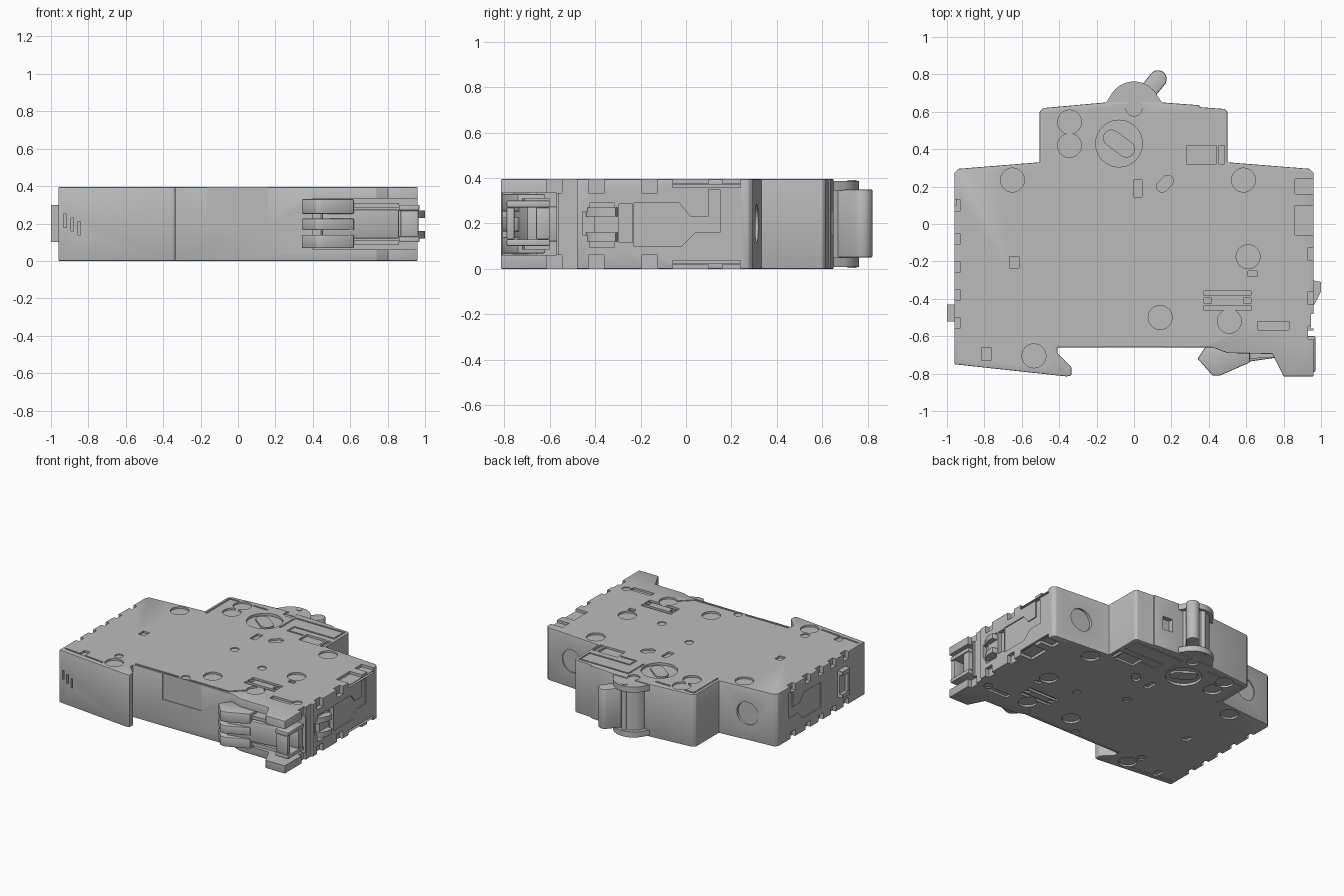
import bpy, bmesh, math
from mathutils import Vector

cube = bpy.data.objects.get("Cube")
if cube:
    bpy.data.objects.remove(cube, do_unlink=True)

grey = bpy.data.materials.new("housing grey")
grey.use_nodes = True
grey.diffuse_color = (0.5, 0.5, 0.5, 1)
for node in grey.node_tree.nodes:
    if node.type == "BSDF_PRINCIPLED":
        node.inputs["Base Color"].default_value = (0.5, 0.5, 0.5, 1)

HEIGHT = 0.395
SIDES = (1, -1)


# ---- helpers ----
def place(axis, u, v, w):
    """Profile plane coordinates u, v and depth w to a point."""
    return {"x": (w, u, v), "y": (u, w, v), "z": (u, v, w)}[axis]


def add_prism(bm, points, low, high, axis="z"):
    base = [bm.verts.new(place(axis, u, v, low)) for u, v in points]
    top = [bm.verts.new(place(axis, u, v, high)) for u, v in points]
    count = len(points)
    faces = [bm.faces.new(base), bm.faces.new(top)]
    for i in range(count):
        j = (i + 1) % count
        faces.append(bm.faces.new((base[i], base[j], top[j], top[i])))
    bmesh.ops.recalc_face_normals(bm, faces=faces)


def rect(u, v, width, height):
    a, b = width / 2, height / 2
    return [(u - a, v - b), (u + a, v - b), (u + a, v + b), (u - a, v + b)]


def span(u0, u1, v0, v1):
    return [(u0, v0), (u1, v0), (u1, v1), (u0, v1)]


def arc(u, v, radius, start=0, end=360, steps=32):
    full = end - start == 360
    parts = steps if full else steps - 1
    angles = [math.radians(start + (end - start) * i / parts) for i in range(steps)]
    return [(u + radius * math.cos(a), v + radius * math.sin(a)) for a in angles]


def capsule(start, end, radius):
    heading = math.degrees(math.atan2(end[1] - start[1], end[0] - start[0]))
    return (arc(*end, radius, heading - 90, heading + 90, 12)
            + arc(*start, radius, heading + 90, heading + 270, 12))


def finish(name, bm):
    mesh = bpy.data.meshes.new(name)
    bm.to_mesh(mesh)
    bm.free()
    mesh.materials.append(grey)
    obj = bpy.data.objects.new(name, mesh)
    bpy.context.collection.objects.link(obj)
    return obj


def activate(obj):
    bpy.ops.object.select_all(action="DESELECT")
    obj.select_set(True)
    bpy.context.view_layer.objects.active = obj


def bevel(obj, width, segments=2):
    activate(obj)
    mod = obj.modifiers.new("bevel", "BEVEL")
    mod.width, mod.segments = width, segments
    mod.limit_method, mod.angle_limit = "ANGLE", math.radians(35)
    bpy.ops.object.modifier_apply(modifier=mod.name)


def part(name, prisms, edge=0.0):
    bm = bmesh.new()
    for prism in prisms:
        add_prism(bm, *prism)
    obj = finish(name, bm)
    if edge:
        bevel(obj, edge)
    return obj


# ---- housing: stepped outline with the rail hook and foot ----
outline = [(-0.96, -0.75), (-0.36, -0.815), (-0.335, -0.81), (-0.335, -0.765),
           (-0.41, -0.69), (-0.41, -0.66), (0.42, -0.66), (0.5, -0.69),
           (0.74, -0.695), (0.8, -0.815), (0.96, -0.815), (0.96, 0.275),
           (0.94, 0.295), (0.5, 0.33), (0.5, 0.6), (0.485, 0.615), (0.35, 0.625),
           (0.35, 0.635), (0.15, 0.65), (-0.15, 0.65), (-0.485, 0.62),
           (-0.505, 0.6), (-0.505, 0.33), (-0.94, 0.295), (-0.96, 0.275)]
housing = part("housing", [(outline, 0, HEIGHT)], edge=0.01)

cutters = bmesh.new()


def pocket(points, depth):
    """Sink the same shape into the top and bottom faces."""
    add_prism(cutters, points, HEIGHT - depth, HEIGHT + 0.05)
    add_prism(cutters, points, -0.05, depth)


def groove(path, width=0.012, depth=0.005):
    for a, b in zip(path, path[1:]):
        a, b = Vector(a), Vector(b)
        along = (b - a).normalized() * width / 2
        side = Vector((-along.y, along.x))
        ring = [a - along - side, b + along - side, b + along + side, a - along + side]
        pocket([tuple(p) for p in ring], depth)


# ---- round and square pockets on both broad faces ----
for x, y in [(-0.65, 0.235), (0.585, 0.235), (0.61, -0.175), (0.14, -0.5),
             (0.51, -0.52), (-0.535, -0.705)]:
    pocket(arc(x, y, 0.064), 0.014)
for y in (0.545, 0.42):
    pocket(arc(-0.345, y, 0.064), 0.014)
pocket(arc(0, 0.62, 0.043), 0.012)
for x, y in [(0.86, -0.52), (0.015, -0.06), (0.34, -0.2), (-0.57, -0.6), (0, -0.62)]:
    pocket(arc(x, y, 0.03, steps=20), 0.007)
for x, y, w, h in [(0.02, 0.19, 0.045, 0.09), (-0.64, -0.205, 0.05, 0.06),
                   (-0.79, -0.695, 0.05, 0.07), (0.745, -0.545, 0.17, 0.045),
                   (0.36, 0.37, 0.16, 0.1), (0.47, 0.37, 0.03, 0.1),
                   (0.635, -0.265, 0.05, 0.03)]:
    pocket(rect(x, y, w, h), 0.015)
for y in (-0.37, -0.45):
    pocket(rect(0.5, y, 0.25, 0.026), 0.015)
for x in (0.395, 0.605):
    pocket(rect(x, -0.41, 0.04, 0.03), 0.015)
pocket(capsule((0.15, 0.2), (0.18, 0.23), 0.03), 0.012)
pocket(arc(-0.08, 0.43, 0.125, steps=40), 0.018)

# ---- raised-border lines ----
groove([(-0.48, 0.31), (-0.48, 0.59), (-0.41, 0.59)])
groove([(-0.28, 0.59), (-0.17, 0.59)])
groove([(0.065, 0.41), (0.065, 0.59), (0.47, 0.59), (0.47, 0.47), (0.14, 0.47),
        (0.14, 0.395), (0.26, 0.395)])
groove([(-0.93, -0.71), (-0.61, -0.745)])
groove([(-0.4, -0.64), (-0.05, -0.64)])
groove([(0.05, -0.64), (0.37, -0.64), (0.45, -0.565)])

# ---- edge notches along both narrow sides ----
for y in (0.1, -0.08, -0.23, -0.38, -0.53):
    pocket(rect(-0.96, y, 0.06, 0.06), 0.05)
for y, length in ((0.2, 0.08), (0.02, 0.16)):
    pocket(rect(0.92, y, 0.12, length), 0.02)
for y in (-0.16, -0.395, -0.58):
    pocket(rect(0.97, y, 0.08, 0.07), 0.06)
for z in (0.03, HEIGHT - 0.03):
    add_prism(cutters, rect(0.09, z, 0.3, 0.014), 0.92, 1.05, "x")

# ---- stepped panels and terminal recesses on the narrow sides ----
panel = [(-0.23, 0.1), (-0.02, 0.1), (0.04, 0.16), (0.15, 0.16), (0.15, 0.35),
         (0.1, 0.35), (0.1, 0.23), (0.02, 0.23), (-0.03, 0.29), (-0.23, 0.29)]
for side in SIDES:
    low, high = sorted((side * 0.952, side * 1.05))
    add_prism(cutters, panel, low, high, "x")
for y, z, w, h in [(-0.37, 0.275, 0.11, 0.03), (-0.37, 0.11, 0.11, 0.03),
                   (-0.43, 0.2, 0.05, 0.1), (-0.265, 0.2, 0.06, 0.17)]:
    add_prism(cutters, rect(y, z, w, h), 0.93, 1.05, "x")
add_prism(cutters, span(-0.56, -0.48, -0.05, 0.5), 0.945, 1.05, "x")

# ---- shoulder discs, status window, rail face panel and wavy slots ----
for side in SIDES:
    add_prism(cutters, arc(side * 0.73, 0.2, 0.085), 0.298, 0.4, "y")
add_prism(cutters, rect(0.24, 0.2, 0.08, 0.1), 0.61, 0.7, "y")
add_prism(cutters, span(-0.165, 0.16, 0.2, 0.45), -0.7, -0.654, "y")
for i in range(3):
    add_prism(cutters, rect(-0.925 + i * 0.038, 0.215 - i * 0.02, 0.014, 0.07),
              -0.85, -0.71, "y")

# ---- channel for the rail clip ----
add_prism(cutters, span(0.4, 1.05, 0.06, 0.335), -0.95, -0.57, "y")

cutter = finish("pocket_cutter", cutters)
cutter.hide_render = True
activate(housing)
cut = housing.modifiers.new("pockets", "BOOLEAN")
cut.operation, cut.solver, cut.object = "DIFFERENCE", "EXACT", cutter
cut.use_self = True
bpy.ops.object.modifier_apply(modifier=cut.name)
bpy.data.objects.remove(cutter, do_unlink=True)

# ---- adjusting dial sunk in both broad faces ----
for label, z in (("top", HEIGHT - 0.012), ("bottom", 0.012)):
    blade = capsule((-0.12, 0.46), (-0.04, 0.4), 0.045)
    part(label + "_dial_blade", [(blade, z - 0.007, z + 0.007)])

# ---- toggle: two round cheeks, barrel and lever ----
cheek = ([(-0.16, 0.62), (0.16, 0.62), (0.15, 0.65)]
         + arc(0, 0.62, 0.142, 25, 155, 20) + [(-0.15, 0.65)])
part("toggle_cheeks", [(cheek, 0.008, 0.05), (cheek, 0.345, HEIGHT - 0.008)])
part("toggle_barrel", [(arc(0, 0.62, 0.115), 0.05, 0.345)])
part("toggle_lever", [(capsule((0.05, 0.68), (0.128, 0.775), 0.047), 0.05, 0.35)], 0.008)
part("toggle_pivot_pins", [(arc(0, 0.73, 0.02, steps=16), 0.004, HEIGHT - 0.004)])

# ---- rail clip: three hooked fingers, wedge core and pull loop ----
finger = [(0.34, -0.72), (0.42, -0.81), (0.46, -0.81), (0.62, -0.74),
          (0.62, -0.62), (0.43, -0.62), (0.38, -0.66)]
part("clip_fingers", [(finger, 0.068, 0.14), (finger, 0.165, 0.227),
                      (finger, 0.252, 0.33)], 0.006)
core = [(0.45, -0.77), (0.62, -0.735), (0.86, -0.7), (0.86, -0.56), (0.44, -0.56)]
part("clip_core", [(core, 0.12, 0.275)], 0.006)
rail = [(0.6, -0.72), (0.86, -0.71), (0.86, -0.6), (0.6, -0.62)]
part("clip_rails", [(rail, 0.085, 0.11), (rail, 0.285, 0.31)])
part("clip_loop", [(span(-0.79, -0.6, 0.1, 0.13), 0.86, 0.97, "x"),
                   (span(-0.79, -0.6, 0.27, 0.3), 0.86, 0.97, "x"),
                   (span(-0.79, -0.755, 0.13, 0.27), 0.87, 0.965, "x"),
                   (span(-0.66, -0.6, 0.13, 0.27), 0.85, 0.965, "x")], 0.006)

# ---- side tabs ----
ramp = [(0.95, -0.44), (0.965, -0.43), (1.0, -0.36), (1.0, -0.31), (0.95, -0.3)]
part("right_tab", [(ramp, 0.12, 0.16), (ramp, 0.23, 0.27)])
part("left_tab", [(span(-1.0, -0.95, -0.52, -0.43), z, z + 0.03) for z in (0.1, 0.27)]
     + [(span(-1.0, -0.95, -0.52, -0.495), 0.13, 0.27),
        (span(-0.975, -0.95, -0.495, -0.43), 0.13, 0.27)])

# ---- smooth the curved walls, keep edges crisp ----
for obj in bpy.context.scene.objects:
    if obj.type == "MESH" and grey.name in obj.data.materials:
        activate(obj)
        bpy.ops.object.shade_smooth_by_angle(angle=math.radians(30))
